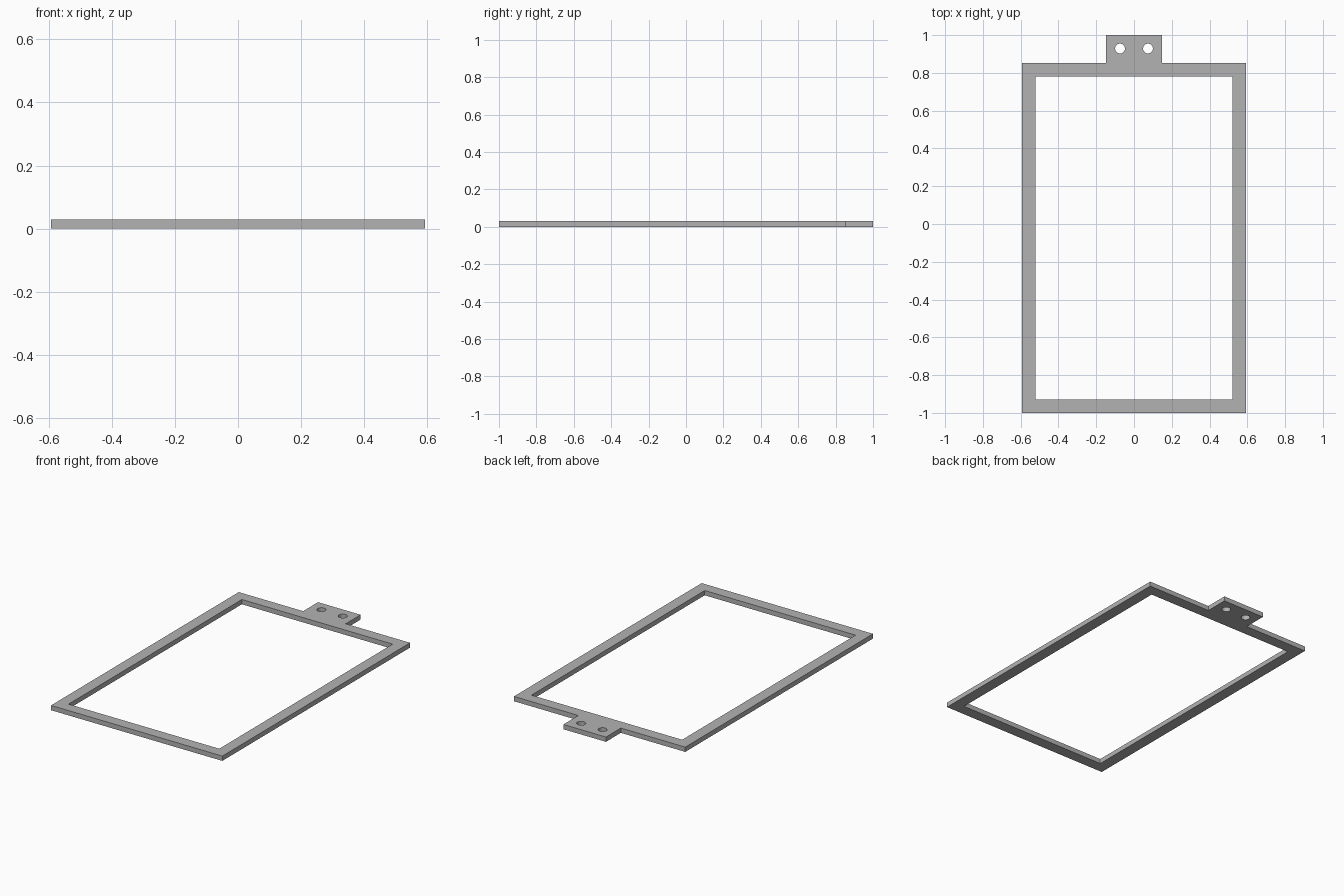
import bpy, bmesh, math

cube = bpy.data.objects.get("Cube")
if cube:
    bpy.data.objects.remove(cube, do_unlink=True)

THICK = 0.03
HALF_W, FRONT, BACK, TAB_END = 0.592, -1.0, 0.853, 1.0
BORDER = 0.071
TAB_HALF = 0.147
HOLE_X, HOLE_Y, HOLE_R = 0.074, 0.929, 0.026

# Single grey material
grey = bpy.data.materials.new("plain_grey")
grey.use_nodes = True
colour = (0.45, 0.45, 0.45, 1)
grey.diffuse_color = colour
grey.node_tree.nodes["Principled BSDF"].inputs["Base Color"].default_value = colour


def mirrored(half):
    """Close a right-hand half outline by mirroring it across x = 0."""
    return half + [(-x, y) for x, y in reversed(half)]


def circle(cx, cy, r, sides=32):
    steps = [math.tau * i / sides for i in range(sides)]
    return [(cx + r * math.cos(a), cy + r * math.sin(a)) for a in steps]


def plate(name, loops, thick):
    """Extrude a flat outline; loops after the first become holes."""
    curve = bpy.data.curves.new(name + "_profile", "CURVE")
    curve.dimensions = "2D"
    curve.fill_mode = "BOTH"
    curve.extrude = thick / 2
    for loop in loops:
        spline = curve.splines.new("POLY")
        spline.points.add(len(loop) - 1)
        for point, (x, y) in zip(spline.points, loop):
            point.co = (x, y, 0, 1)
        spline.use_cyclic_u = True
    profile = bpy.data.objects.new(name + "_profile", curve)
    bpy.context.collection.objects.link(profile)
    graph = bpy.context.evaluated_depsgraph_get()
    mesh = bpy.data.meshes.new_from_object(profile.evaluated_get(graph))
    bpy.data.objects.remove(profile, do_unlink=True)

    # Weld the caps to the walls and rest the plate on the ground
    bm = bmesh.new()
    bm.from_mesh(mesh)
    bmesh.ops.remove_doubles(bm, verts=bm.verts, dist=0.0001)
    bmesh.ops.recalc_face_normals(bm, faces=bm.faces)
    bmesh.ops.translate(bm, verts=bm.verts, vec=(0, 0, thick / 2))
    for face in bm.faces:
        face.smooth = False
        face.material_index = 0
    bm.to_mesh(mesh)
    bm.free()
    mesh.materials.clear()
    mesh.materials.append(grey)
    mesh.name = name
    obj = bpy.data.objects.new(name, mesh)
    bpy.context.collection.objects.link(obj)
    return obj


# Rectangular frame with a mounting tab at the back
outline = mirrored([(HALF_W, FRONT), (HALF_W, BACK), (TAB_HALF, BACK), (TAB_HALF, TAB_END)])
opening = mirrored([(HALF_W - BORDER, FRONT + BORDER), (HALF_W - BORDER, BACK - BORDER)])
holes = [circle(side * HOLE_X, HOLE_Y, HOLE_R) for side in (-1, 1)]
plate("frame_with_mounting_tab", [outline, opening] + holes, THICK)
